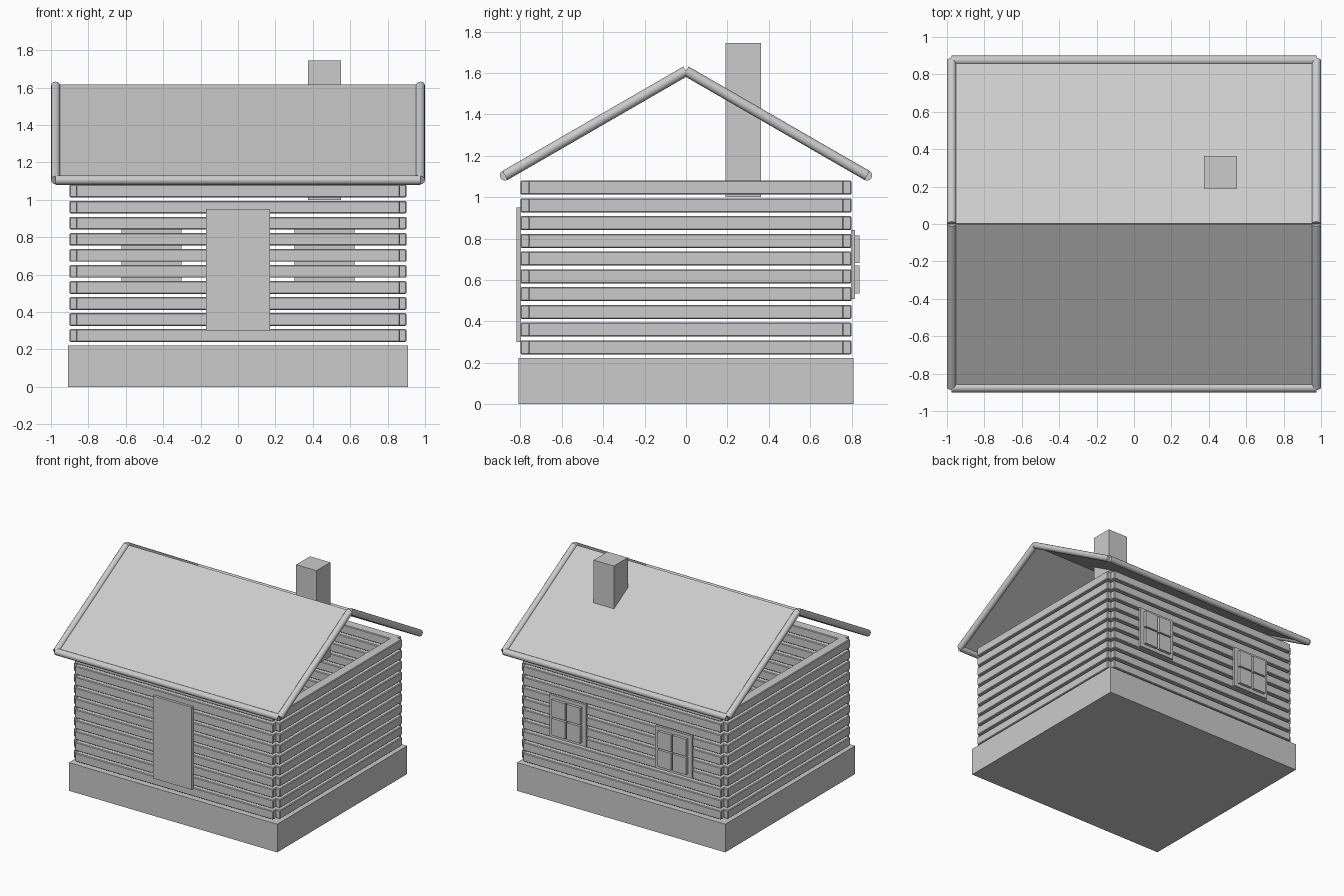
import bpy, math
from mathutils import Vector

if "Cube" in bpy.data.objects:
    bpy.data.objects.remove(bpy.data.objects["Cube"])

grey = bpy.data.materials.new("plain grey")
grey.diffuse_color = (0.6, 0.6, 0.6, 1)
grey.use_nodes = True
grey.node_tree.nodes["Principled BSDF"].inputs["Base Color"].default_value = grey.diffuse_color


def box(name, x0, x1, y0, y1, z0, z1, bevel=0):
    bpy.ops.mesh.primitive_cube_add(size=1, location=((x0 + x1) / 2, (y0 + y1) / 2, (z0 + z1) / 2))
    o = bpy.context.object
    o.name = name
    o.scale = (x1 - x0, y1 - y0, z1 - z0)
    bpy.ops.object.transform_apply(location=False, rotation=False, scale=True)
    o.data.materials.append(grey)
    if bevel:
        m = o.modifiers.new("bevel", 'BEVEL')
        m.width = bevel
        m.segments = 1
    return o


def rod(name, a, b, r):
    a, b = Vector(a), Vector(b)
    d = b - a
    bpy.ops.mesh.primitive_cylinder_add(vertices=12, radius=r, depth=d.length, location=(a + b) / 2)
    o = bpy.context.object
    o.name = name
    o.rotation_euler = d.to_track_quat('Z', 'Y').to_euler()
    o.data.materials.append(grey)
    bpy.ops.object.shade_smooth_by_angle(angle=math.radians(40))
    return o


# foundation
box("foundation", -0.91, 0.91, -0.81, 0.81, 0, 0.222)

# stacked timber walls, open gaps between courses, recessed corners
T = 0.08
for i in range(10):
    z = 0.24 + i * 0.0858
    for s, side in ((-1, "a"), (1, "b")):
        y0, y1 = sorted((s * 0.80, s * (0.80 - T)))
        x0, x1 = sorted((s * 0.90, s * (0.90 - T)))
        box(f"long_timber_{side}_{i}", -0.865, 0.865, y0, y1, z, z + 0.068, 0.005)
        box(f"short_timber_{side}_{i}", x0, x1, -0.762, 0.762, z, z + 0.068, 0.005)

# door
box("door", -0.17, 0.17, -0.82, -0.80, 0.30, 0.95)

# back windows: plate with four raised panes
for s, side in ((-1, "left"), (1, "right")):
    cx, cz = s * 0.4625, 0.675
    box("window_plate_" + side, cx - 0.16, cx + 0.16, 0.798, 0.816, 0.507, 0.842)
    for u in (-1, 1):
        for v in (-1, 1):
            x0, x1 = sorted((cx + u * 0.008, cx + u * 0.125))
            z0, z1 = sorted((cz + v * 0.006, cz + v * 0.14))
            box("window_pane_" + side, x0, x1, 0.816, 0.838, z0, z1)

# roof: two thin slopes edged with round rods
R, EY, EZ, RZ = 0.025, 0.875, 1.105, 1.61
slope = math.atan2(RZ - EZ, EY)
length = math.hypot(RZ - EZ, EY)
for s, side in ((-1, "front"), (1, "back")):
    panel = box("roof_panel_" + side, -0.975, 0.975, -length / 2, length / 2, -0.006, 0.006)
    panel.location = (0, s * EY / 2, (RZ + EZ) / 2)
    panel.rotation_euler = (-s * slope, 0, 0)
    rod("eave_rod_" + side, (-0.975, s * EY, EZ), (0.975, s * EY, EZ), R)
    for x in (-0.975, 0.975):
        rod("gable_rod_" + side, (x, 0, RZ), (x, s * EY, EZ), R)

# chimney
box("chimney", 0.375, 0.552, 0.19, 0.363, 1.0, 1.745)
